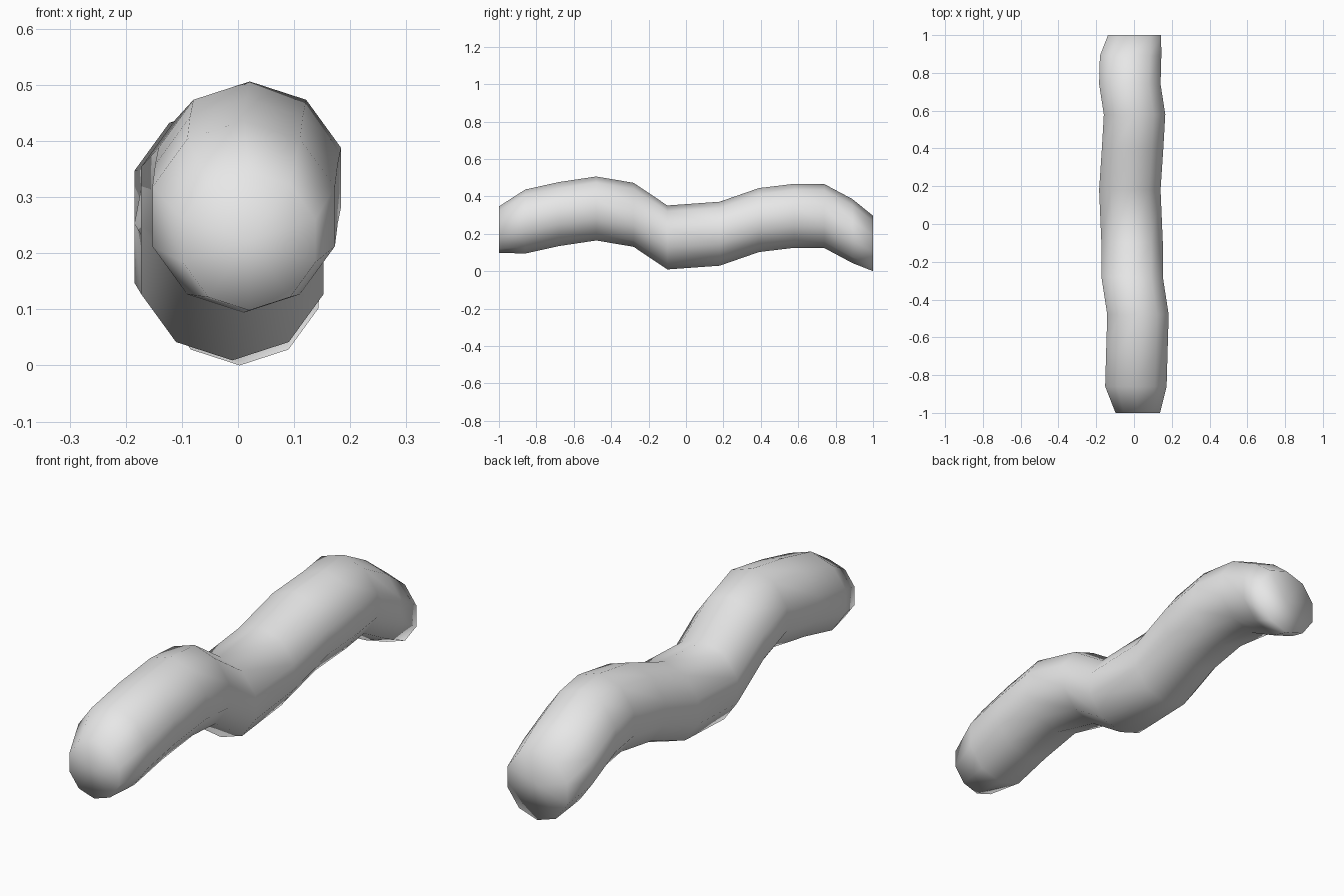
import bpy, bmesh, math

cube = bpy.data.objects.get("Cube")
if cube:
    bpy.data.objects.remove(cube, do_unlink=True)

# One plain grey material
grey = bpy.data.materials.new("light grey")
grey.use_nodes = True
colour = (0.8, 0.8, 0.8, 1.0)
grey.diffuse_color = colour
grey.node_tree.nodes["Principled BSDF"].inputs["Base Color"].default_value = colour

SIDES = 10
# Cross-sections along the body: y, centre x, centre z, radius
RINGS = [
    (-1.00, 0.020, 0.222, 0.124),
    (-0.86, 0.010, 0.265, 0.171),
    (-0.68, 0.015, 0.305, 0.171),
    (-0.48, 0.021, 0.335, 0.171),
    (-0.28, -0.010, 0.301, 0.171),
    (-0.10, -0.010, 0.180, 0.171),
    (0.18, -0.022, 0.200, 0.171),
    (0.39, -0.008, 0.273, 0.171),
    (0.58, 0.003, 0.296, 0.171),
    (0.74, -0.022, 0.294, 0.171),
    (0.89, -0.018, 0.214, 0.171),
    (1.00, 0.003, 0.148, 0.148),
]

# Wavy tube: ten-sided rings, each with a corner at the top
bm = bmesh.new()
loops = []
for y, cx, cz, r in RINGS:
    angles = [2 * math.pi * i / SIDES for i in range(SIDES)]
    loops.append([bm.verts.new((cx + r * math.sin(a), y, cz + r * math.cos(a))) for a in angles])
for a, b in zip(loops, loops[1:]):
    for i in range(SIDES):
        j = (i + 1) % SIDES
        bm.faces.new((a[i], a[j], b[j], b[i]))

# Flat end caps, fanned from the centre
for loop, (y, cx, cz, r) in ((loops[0], RINGS[0]), (loops[-1], RINGS[-1])):
    centre = bm.verts.new((cx, y, cz))
    for i in range(SIDES):
        bm.faces.new((loop[i], loop[(i + 1) % SIDES], centre))

bmesh.ops.recalc_face_normals(bm, faces=bm.faces)
for face in bm.faces:
    face.smooth = True

mesh = bpy.data.meshes.new("wavy_body")
bm.to_mesh(mesh)
bm.free()
mesh.materials.append(grey)
body = bpy.data.objects.new("wavy_body", mesh)
bpy.context.collection.objects.link(body)
